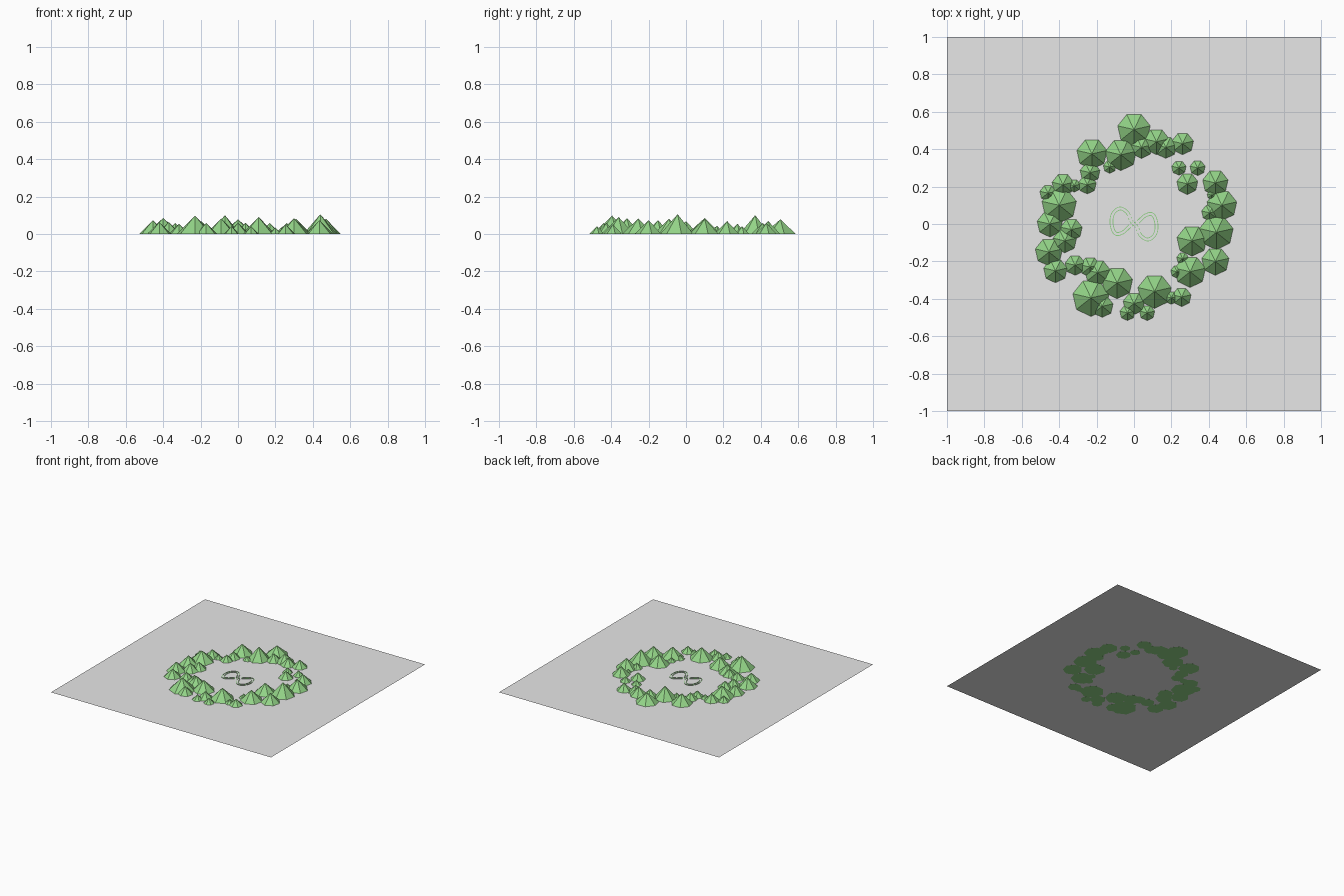
import bpy, bmesh, math
from mathutils import Vector

if "Cube" in bpy.data.objects:
    bpy.data.objects.remove(bpy.data.objects["Cube"])


def material(name, rgb):
    m = bpy.data.materials.new(name)
    m.diffuse_color = (*rgb, 1.0)
    m.use_nodes = True
    m.node_tree.nodes["Principled BSDF"].inputs["Base Color"].default_value = m.diffuse_color
    return m


GREY = material("ground grey", (0.8, 0.8, 0.8))
GREEN = material("hill green", (0.296, 0.665, 0.246))


def finish(bm, name, mat):
    me = bpy.data.meshes.new(name)
    bm.to_mesh(me)
    bm.free()
    me.materials.append(mat)
    ob = bpy.data.objects.new(name, me)
    bpy.context.collection.objects.link(ob)
    return ob


# Ground sheet, a hair above the hill bases so these show underneath
bm = bmesh.new()
bmesh.ops.create_grid(bm, x_segments=1, y_segments=1, size=1.0)
bmesh.ops.translate(bm, verts=bm.verts, vec=(0, 0, 0.0006))
finish(bm, "ground", GREY)

# Ring of seven-sided hills: x, y, radius
HILLS = [
    (0, .505, .09), (-.07, .37, .085), (-.225, .375, .083), (.12, .44, .07),
    (.04, .41, .06), (.17, .41, .06), (.26, .43, .06), (-.13, .305, .035),
    (-.235, .275, .055), (-.25, .21, .05), (-.38, .21, .06), (-.32, .205, .035),
    (-.46, .165, .045), (-.4, .1, .095), (-.45, 0, .07), (-.335, -.03, .06),
    (-.37, -.09, .065), (-.455, -.15, .075), (-.42, -.25, .065), (-.315, -.22, .055),
    (-.235, -.23, .055), (-.195, -.26, .07), (-.09, -.315, .085), (-.23, -.395, .1),
    (-.17, -.44, .06), (-.035, -.475, .042), (0, -.425, .06), (.07, -.475, .042),
    (.11, -.36, .092), (.255, -.39, .052), (.2, -.395, .035), (.3, -.255, .085),
    (.23, -.255, .035), (.26, -.185, .033), (.31, -.09, .083), (.435, -.2, .075),
    (.44, -.045, .093), (.47, .1, .082), (.435, .22, .07), (.405, .06, .045),
    (.415, .155, .025), (.285, .215, .058), (.24, .3, .04), (.34, .3, .042),
]
PEAKS = {0: .078, 1: .10, 13: .085, 36: .105}   # heights that differ from the radius

for i, (x, y, r) in enumerate(HILLS):
    bm = bmesh.new()
    h = PEAKS.get(i, r * 0.98)
    ring = []
    for k in range(7):
        a = -math.pi / 2 + k * math.tau / 7
        ring.append(bm.verts.new((x + r * math.cos(a), y + r * math.sin(a), 0)))
    tip = bm.verts.new((x, y, h))
    bm.faces.new(ring[::-1])
    for k in range(7):
        bm.faces.new((ring[k], ring[(k + 1) % 7], tip))
    finish(bm, f"hill_{i + 1}", GREEN)

# Figure-eight track: one lobe, then the same lobe turned half round
LOBE = [Vector(p) for p in ((0, 0), (-.035, .06), (-.075, .083), (-.112, .055),
                            (-.12, 0), (-.1, -.05), (-.06, -.045))]
CONTROL = LOBE + [-p for p in LOBE]


def spline(points, steps):
    out, n = [], len(points)
    for i in range(n):
        a, b, c, d = (points[(i + k) % n] for k in (-1, 0, 1, 2))
        for s in range(steps):
            t = s / steps
            out.append(0.5 * (2 * b + (c - a) * t + (2 * a - 5 * b + 4 * c - d) * t ** 2
                              + (3 * b - a - 3 * c + d) * t ** 3))
    return out


PATH = spline(CONTROL, 8)


def rail(name, offset, half, z):
    """Thin raised strip beside the path, broken into dashes at the crossing."""
    bm = bmesh.new()
    n = len(PATH)
    pairs = []
    for i, p in enumerate(PATH):
        t = (PATH[(i + 1) % n] - PATH[i - 1]).normalized()
        side = Vector((-t.y, t.x))
        pairs.append([p + side * (offset - half), p + side * (offset + half)])
    for i in range(n):
        if PATH[i].length < 0.045 and i % 2:
            continue
        (a, b), (c, d) = pairs[i], pairs[(i + 1) % n]
        lo = [bm.verts.new((q.x, q.y, 0.0008)) for q in (a, c, d, b)]
        hi = [bm.verts.new((q.x, q.y, z)) for q in (a, c, d, b)]
        bm.faces.new(hi)
        for k in range(4):
            m = (k + 1) % 4
            bm.faces.new((lo[k], lo[m], hi[m], hi[k]))
    bmesh.ops.remove_doubles(bm, verts=bm.verts, dist=1e-5)
    finish(bm, name, GREEN)


rail("track_left_rail", 0.008, 0.002, 0.004)
rail("track_right_rail", -0.008, 0.002, 0.004)
